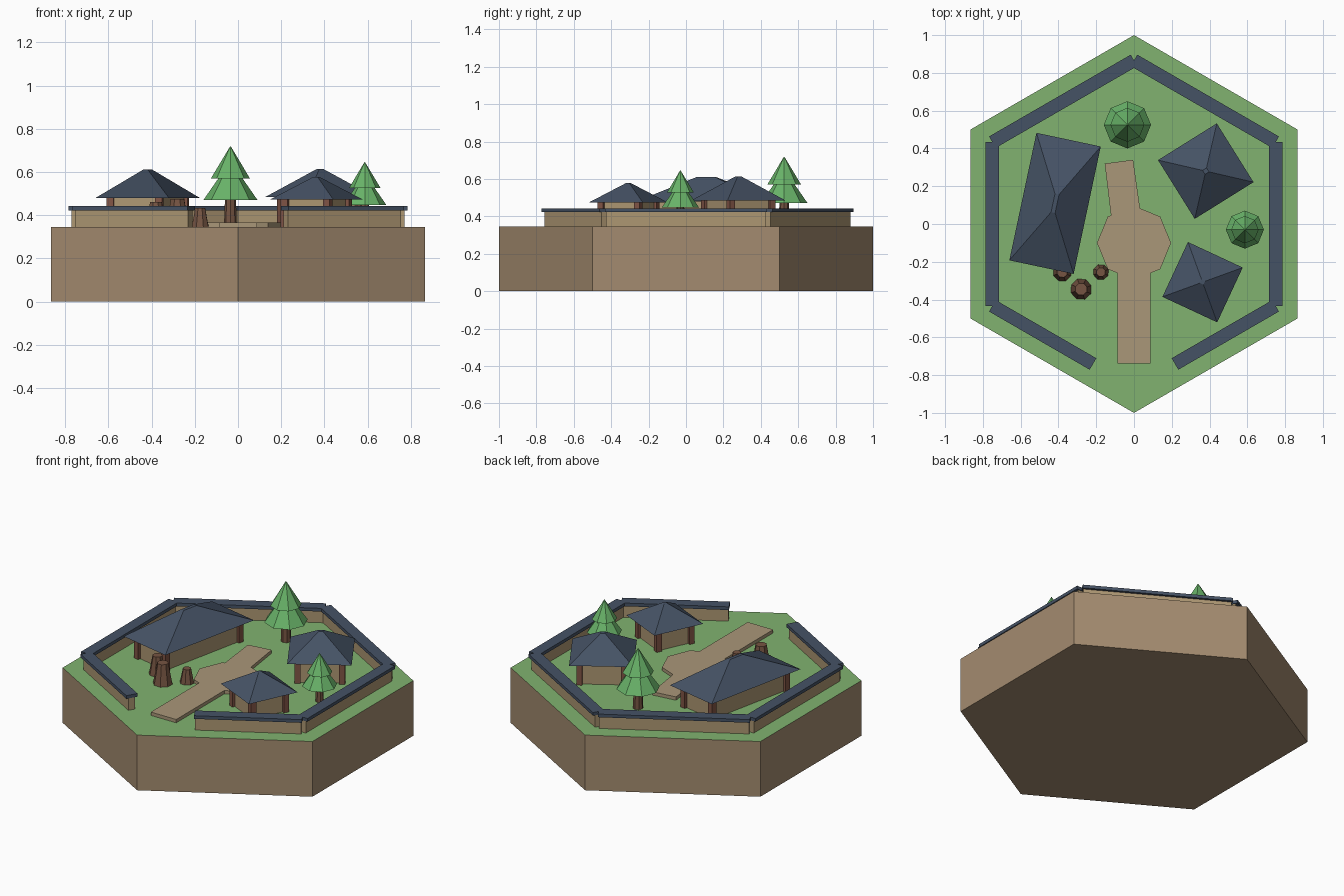
import bpy, bmesh
from math import radians, cos, sin, pi
from mathutils import Matrix, Vector

if "Cube" in bpy.data.objects:
    bpy.data.objects.remove(bpy.data.objects["Cube"])

G = 0.346  # ground level


def mat(name, rgb):
    m = bpy.data.materials.new(name)
    m.diffuse_color = (*rgb, 1)
    m.use_nodes = True
    m.node_tree.nodes["Principled BSDF"].inputs["Base Color"].default_value = m.diffuse_color
    return m


EARTH = mat("earth", (0.37, 0.26, 0.16))
GRASS = mat("grass", (0.22, 0.45, 0.16))
PAVING = mat("paving", (0.40, 0.31, 0.19))
PLASTER = mat("plaster", (0.42, 0.31, 0.17))
ROOF = mat("roof_tile", (0.06, 0.085, 0.13))
POST = mat("post_wood", (0.22, 0.09, 0.06))
BARK = mat("bark", (0.18, 0.09, 0.055))
LEAF = mat("leaf", (0.14, 0.45, 0.14))


def loft(name, rings, material, M=Matrix()):
    """Closed flat-faced solid through rings of equal point count."""
    bm = bmesh.new()
    vs = [[bm.verts.new(M @ Vector(p)) for p in r] for r in rings]
    n = len(vs[0])
    bm.faces.new(vs[0][::-1])
    for a, b in zip(vs, vs[1:]):
        for i in range(n):
            j = (i + 1) % n
            bm.faces.new((a[i], a[j], b[j], b[i]))
    bm.faces.new(vs[-1])
    me = bpy.data.meshes.new(name)
    bm.to_mesh(me)
    bm.free()
    me.materials.append(material)
    ob = bpy.data.objects.new(name, me)
    bpy.context.collection.objects.link(ob)
    return ob


def rect(w, l, z):
    return [(-w/2, -l/2, z), (w/2, -l/2, z), (w/2, l/2, z), (-w/2, l/2, z)]


def ngon(r, z, n=8, start=0.0):
    return [(r*cos(start + 2*pi*i/n), r*sin(start + 2*pi*i/n), z) for i in range(n)]


def place(x, y, deg=0.0):
    return Matrix.Translation((x, y, 0)) @ Matrix.Rotation(radians(deg), 4, 'Z')


# hexagonal ground block with grass on top
base = loft("ground_block", [ngon(1, 0, 6, pi/2), ngon(1, G, 6, pi/2)], EARTH)
base.data.materials.append(GRASS)
for f in base.data.polygons:
    if f.normal.z > 0.5:
        f.material_index = 1

# paved path with octagonal court
path = [(-.088, -.738), (.088, -.738), (.088, -.26), (.139, -.239), (.196, -.1),
        (.139, .039), (.032, .083), (-.005, .34), (-.155, .32), (-.122, .046),
        (-.139, .039), (-.196, -.1), (-.139, -.239), (-.088, -.26)]
loft("path", [[(x, y, z) for x, y in path] for z in (G, 0.367)], PAVING)


# boundary wall: five full or shortened runs with tiled caps, gate gap in front
def wall(a, b):
    a, b = Vector(a), Vector(b)
    d = b - a
    mid = (a + b) / 2
    M = Matrix.Translation((mid.x, mid.y, 0)) @ d.to_track_quat('X', 'Z').to_matrix().to_4x4()
    L = d.length
    loft("boundary_wall", [rect(L - 0.01, 0.04, G), rect(L - 0.01, 0.04, 0.425)], PLASTER, M)
    loft("wall_cap", [rect(L, 0.07, 0.423), rect(L, 0.07, 0.443)], ROOF, M)


for s in (-1, 1):
    wall((0, .866, 0), (s*.75, .433, 0))
    wall((s*.75, .433, 0), (s*.75, -.433, 0))
    wall((s*.75, -.433, 0), (s*.217, -.741, 0))


# houses: walls, corner posts and hipped roof
def house(name, x, y, deg, roof, body, ridge, eave, top):
    M = place(x, y, deg)
    loft(name + "_walls", [rect(*body, G), rect(*body, eave + 0.01)], PLASTER, M)
    for cx, cy, _ in rect(*body, 0):
        P = M @ Matrix.Translation((cx, cy, 0))
        loft(name + "_corner_post", [rect(.034, .034, G), rect(.034, .034, eave + .008)], POST, P)
    loft(name + "_roof", [rect(*roof, eave), rect(*ridge, top)], ROOF, M)


house("long_hall", -.418, .109, 12 - 24, (.348, .69), (.23, .57), (.022, .1), .48, .611)
house("large_house", .38, .28, 32, (.367, .367), (.255, .255), (.025, .025), .485, .613)
house("small_house", .363, -.308, -25, (.32, .32), (.215, .215), (.02, .02), .474, .578)


# conifers with two foliage tiers
def tree(x, y, s):
    M = Matrix.Translation((x, y, G)) @ Matrix.Scale(s, 4)
    loft("tree_trunk", [ngon(.03, 0), ngon(.024, .17)], BARK, M)
    loft("tree_lower_foliage", [ngon(.125, .125), ngon(.035, .255)], LEAF, M)
    loft("tree_upper_foliage", [ngon(.09, .225), ngon(.002, .372)], LEAF, M)


tree(-.035, .525, 1.0)
tree(.587, -.03, .805)

# tapered wooden stumps
for x, y, r, h in ((-.28, -.345, .057, .13), (-.38, -.255, .05, .115), (-.175, -.255, .042, .088)):
    loft("stump", [ngon(r, G), ngon(r*.78, G + h*.5), ngon(r*.58, G + h)], BARK, place(x, y, 20))
